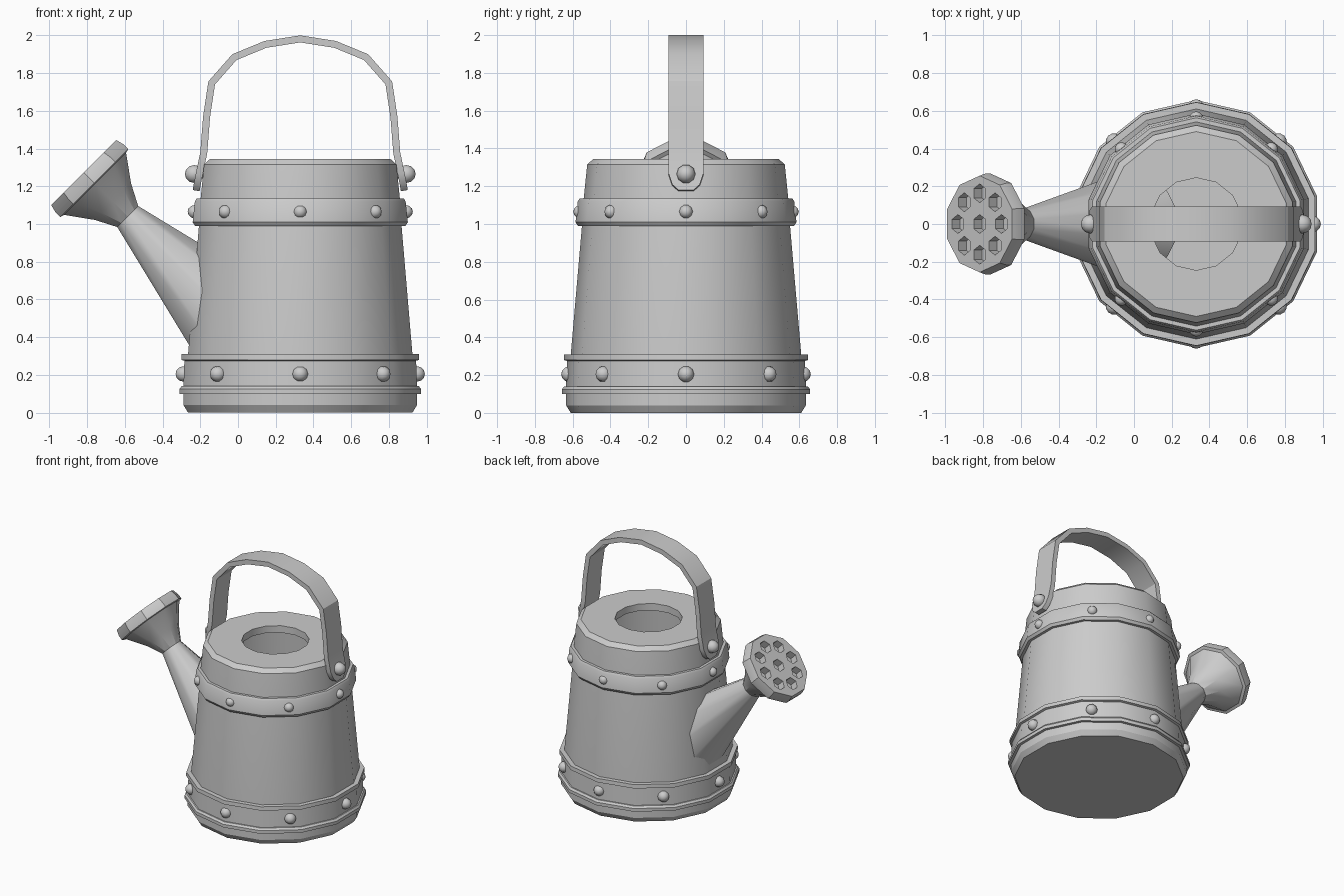
import bpy, bmesh
from math import sin, cos, pi, radians
from mathutils import Matrix, Vector

if "Cube" in bpy.data.objects:
    bpy.data.objects.remove(bpy.data.objects["Cube"])

metal = bpy.data.materials.new("grey_metal")
metal.use_nodes = True
GREY = (0.6, 0.6, 0.6, 1)
metal.diffuse_color = GREY
metal.node_tree.nodes["Principled BSDF"].inputs["Base Color"].default_value = GREY

CAN = Matrix.Translation((0.33, 0, 0))
SPOUT = Matrix.Translation((-0.585, 0, 1.04)) @ Matrix.Rotation(radians(-45), 4, 'Y')


def add_lathe(bm, profile, sides, centre=(0, 0), closed=False):
    """Revolve (radius, height) points, with a corner on the y axis."""
    rings = []
    for r, z in profile:
        angles = [pi / 2 + 2 * pi * i / sides for i in range(sides)]
        rings.append([bm.verts.new((centre[0] + r * cos(a), centre[1] + r * sin(a), z))
                      for a in angles])
    pairs = list(zip(rings, rings[1:]))
    if closed:
        pairs.append((rings[-1], rings[0]))
    for low, high in pairs:
        for i in range(sides):
            j = (i + 1) % sides
            bm.faces.new((low[i], low[j], high[j], high[i]))
    if not closed:
        bm.faces.new(rings[0])
        bm.faces.new(rings[-1])


def make_object(name, bm, matrix=None, recalc=True):
    if recalc:
        bmesh.ops.recalc_face_normals(bm, faces=bm.faces[:])
    if matrix:
        bm.transform(matrix)
    mesh = bpy.data.meshes.new(name)
    bm.to_mesh(mesh)
    bm.free()
    mesh.materials.append(metal)
    obj = bpy.data.objects.new(name, mesh)
    bpy.context.collection.objects.link(obj)
    return obj


def activate(obj):
    bpy.ops.object.select_all(action='DESELECT')
    obj.select_set(True)
    bpy.context.view_layer.objects.active = obj


def smooth(obj, angle=30):
    activate(obj)
    bpy.ops.object.shade_smooth_by_angle(angle=radians(angle))


def lathe(name, profile, sides, matrix, closed=False, angle=30):
    bm = bmesh.new()
    add_lathe(bm, profile, sides, closed=closed)
    obj = make_object(name, bm, matrix)
    smooth(obj, angle)
    return obj


# Hollow can body with a filling hole in the lid
lathe("can_body", [
    (0.61, 0), (0.635, 0.04), (0.635, 0.12), (0.61, 0.12), (0.61, 0.31),
    (0.55, 1.0), (0.542, 1.13), (0.523, 1.315), (0.49, 1.345),
    (0.245, 1.345), (0.245, 1.29), (0.48, 1.29), (0.57, 0.05)], 14, CAN)

# Metal bands around the can
lathe("lower_band", [
    (0.59, 0.1), (0.657, 0.1), (0.657, 0.125), (0.645, 0.14), (0.635, 0.14),
    (0.63, 0.275), (0.647, 0.28), (0.645, 0.31), (0.59, 0.31)], 14, CAN, True)
lathe("upper_band", [
    (0.53, 0.99), (0.572, 0.99), (0.585, 1.01), (0.573, 1.12),
    (0.563, 1.135), (0.53, 1.135)], 14, CAN, True)


# Round rivets, each with its pole pointing outward
def rivets(name, count, distance, z, radius):
    bm = bmesh.new()
    for i in range(count):
        turn = Matrix.Rotation(2 * pi * i / count, 4, 'Z')
        place = turn @ Matrix.Translation((distance, 0, z)) @ Matrix.Rotation(pi / 2, 4, 'Y')
        bmesh.ops.create_uvsphere(bm, u_segments=10, v_segments=6, radius=radius, matrix=place)
    smooth(make_object(name, bm, CAN), 60)


rivets("lower_band_rivets", 8, 0.618, 0.205, 0.043)
rivets("upper_band_rivets", 8, 0.56, 1.065, 0.037)
rivets("handle_rivets", 2, 0.562, 1.265, 0.05)

# Strap handle with rounded ends: offset, height, half width
half = [(0.57, 1.18, 0.04), (0.565, 1.21, 0.073), (0.553, 1.27, 0.093),
        (0.53, 1.38, 0.093), (0.515, 1.57, 0.093), (0.487, 1.756, 0.093),
        (0.36, 1.9, 0.093), (0.19, 1.97, 0.093)]
path = [(-x, z, w) for x, z, w in half] + [(0, 2.0, 0.093)] + half[::-1]
bm = bmesh.new()
rows = [(bm.verts.new((x, -w, z)), bm.verts.new((x, w, z))) for x, z, w in path]
for (a, b), (c, d) in zip(rows, rows[1:]):
    bm.faces.new((a, c, d, b))
handle = make_object("handle", bm, CAN, recalc=False)
solid = handle.modifiers.new("thickness", 'SOLIDIFY')
solid.thickness = 0.037
solid.offset = -1
solid.use_even_offset = True
activate(handle)
bpy.ops.object.modifier_apply(modifier=solid.name)
smooth(handle)

# Tapered spout running into the can
lathe("spout", [(0.3, -0.85), (0.08, 0.01)], 10, SPOUT, angle=40)

# Flared sprinkler head
rose = lathe("sprinkler_head", [
    (0.083, 0), (0.143, 0.11), (0.245, 0.245), (0.268, 0.25),
    (0.268, 0.285), (0.256, 0.33)], 10, SPOUT)

# Six-sided water holes: one in the middle and a ring of eight
bm = bmesh.new()
spots = [(0, 0)] + [(0.163 * cos(i * pi / 4), 0.163 * sin(i * pi / 4)) for i in range(8)]
for spot in spots:
    add_lathe(bm, [(0.05, 0.27), (0.05, 0.4)], 6, centre=spot)
cutter = make_object("hole_cutter", bm, SPOUT)
cutter.hide_render = True
cut = rose.modifiers.new("holes", 'BOOLEAN')
cut.operation = 'DIFFERENCE'
cut.solver = 'EXACT'
cut.object = cutter
activate(rose)
bpy.ops.object.modifier_apply(modifier=cut.name)
bpy.data.objects.remove(cutter)
smooth(rose, 37)
